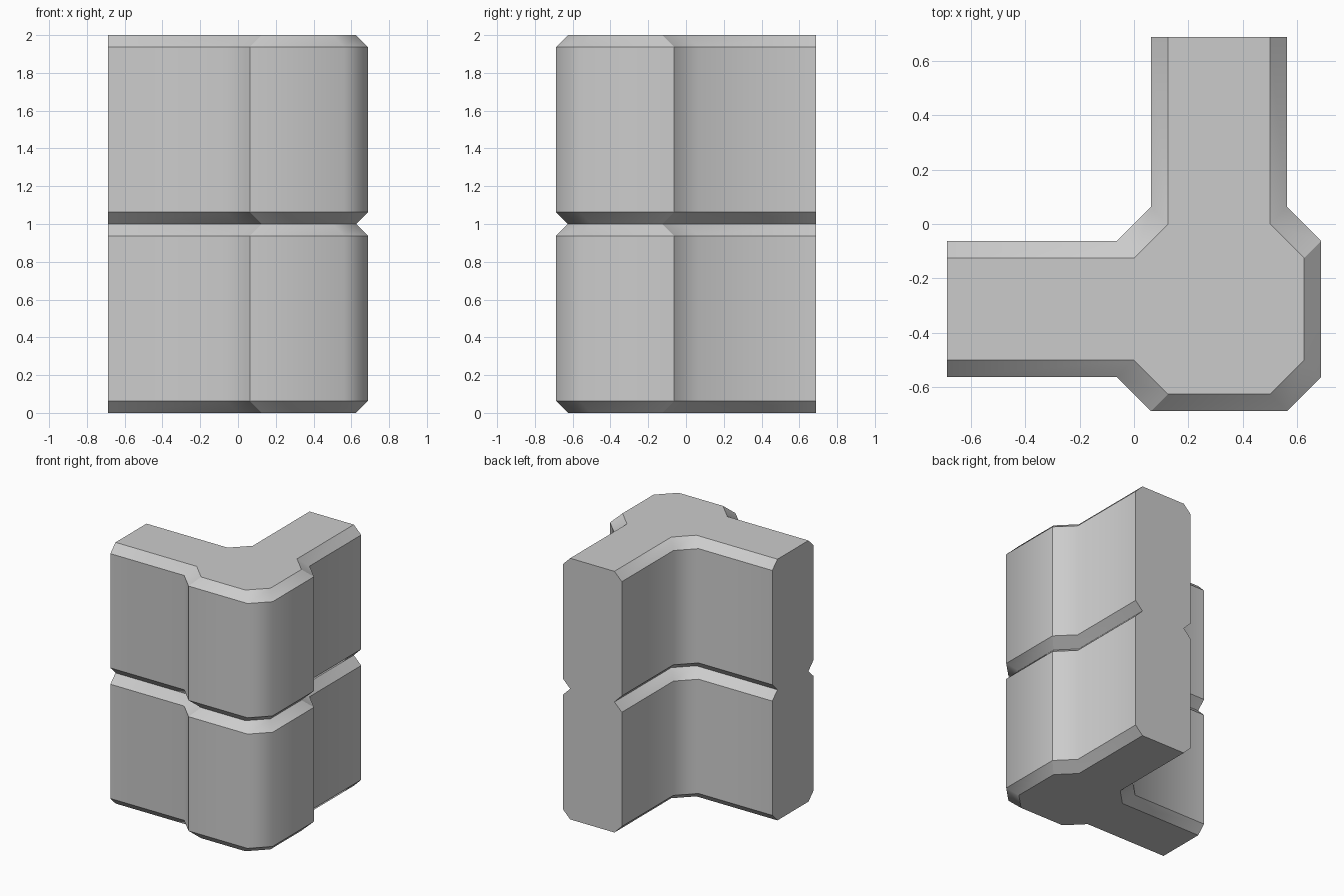
import bpy, bmesh

if "Cube" in bpy.data.objects:
    bpy.data.objects.remove(bpy.data.objects["Cube"])

# Half of the plan outline: (widest x, y), (bevelled x, y), is the vertical edge smooth?
HALF = [
    ((-.0625, -.0625), (0, -.125), True),         # inside corner
    ((-.6875, -.0625), (-.6875, -.125), False),   # arm end
    ((-.6875, -.5625), (-.6875, -.5), False),
    ((-.0625, -.5625), (0, -.5), True),           # step out to the corner post
    ((.0625, -.6875), (.125, -.625), False),
    ((.5625, -.6875), (.5, -.625), True),         # outside corner
]


def flip(p):
    """Mirror across the diagonal of the corner."""
    return (-p[1], -p[0])


outline = HALF + [(flip(a), flip(b), s) for a, b, s in reversed(HALF)]
n = len(outline)
END_SIDES = (1, 9)  # flat arm ends

# Stacked levels: (height, 0 = widest outline, 1 = bevelled outline)
LEVELS = [(0, 1), (.0625, 0), (.9375, 0), (1, 1), (1.0625, 0), (1.9375, 0), (2, 1)]

bm = bmesh.new()
rings = [[bm.verts.new((*pt[kind], z)) for pt in outline] for z, kind in LEVELS]

# Sides, arm ends, bottom and top
for i in range(n):
    j = (i + 1) % n
    if i in END_SIDES:
        bm.faces.new([r[j] for r in rings] + [r[i] for r in reversed(rings)])
        continue
    for lo, hi in zip(rings, rings[1:]):
        bm.faces.new((lo[i], lo[j], hi[j], hi[i]))
bm.faces.new(rings[0][::-1])
bm.faces.new(rings[-1])

# Only the rounded vertical folds stay smooth
soft = {bm.edges.get((lo[i], hi[i]))
        for i in range(n) if outline[i][2]
        for lo, hi in zip(rings, rings[1:])}
for e in bm.edges:
    e.smooth = e in soft
for f in bm.faces:
    f.smooth = True
bm.normal_update()

mesh = bpy.data.meshes.new("corner_wall")
bm.to_mesh(mesh)
bm.free()
bpy.context.collection.objects.link(bpy.data.objects.new("corner_wall", mesh))
